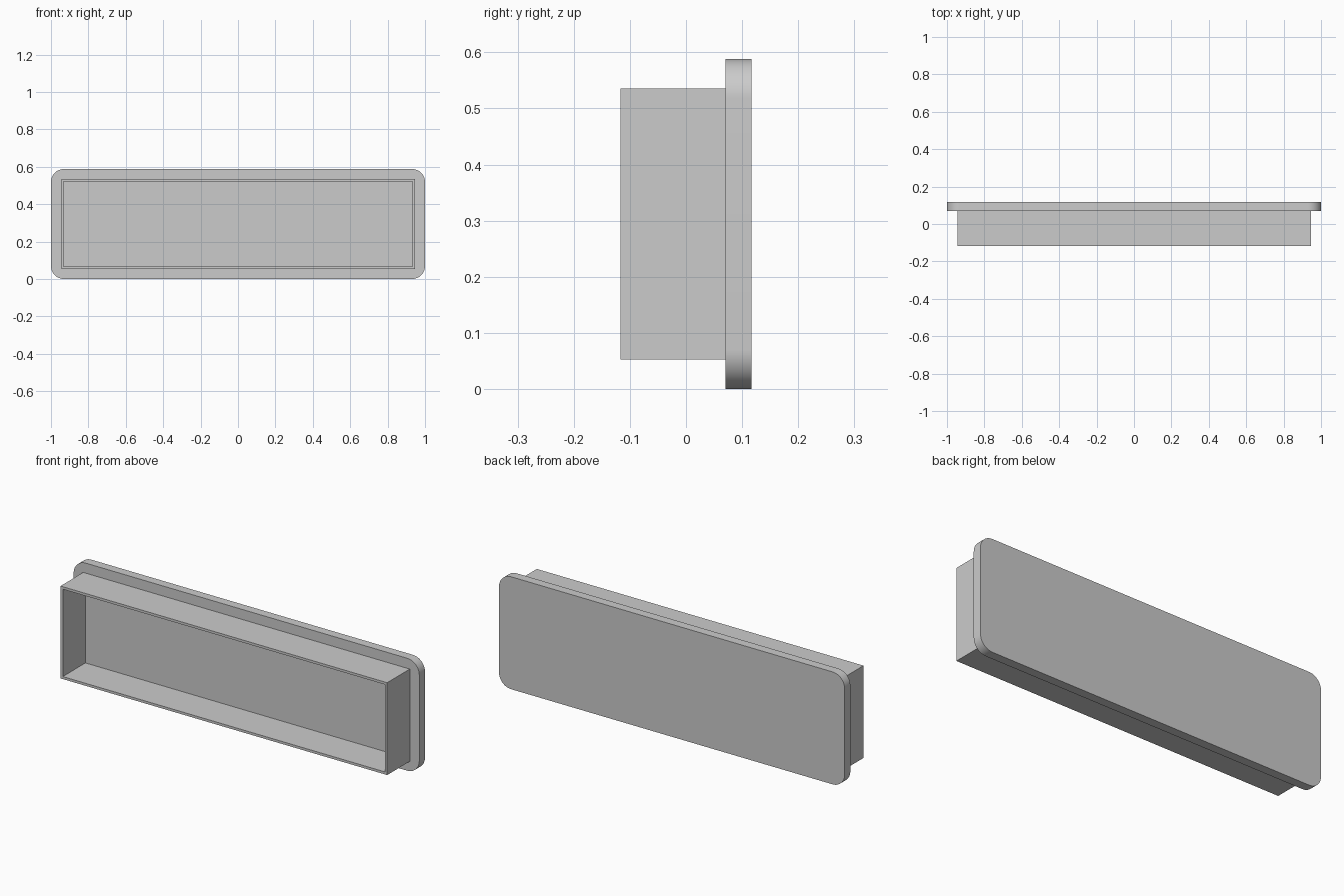
import bpy
import bmesh
import math

cube = bpy.data.objects.get("Cube")
if cube:
    bpy.data.objects.remove(cube, do_unlink=True)

WIDTH, HEIGHT, MID_Z = 2.0, 0.588, 0.294
BACK_Y, PLATE_Y, FRONT_Y = 0.117, 0.07, -0.117

grey = bpy.data.materials.new("grey")
grey.use_nodes = True
grey.diffuse_color = (0.6, 0.6, 0.6, 1)
grey.node_tree.nodes["Principled BSDF"].inputs["Base Color"].default_value = (0.6, 0.6, 0.6, 1)


def outline(width, height, radius=0, steps=16):
    """Rectangle in x and z, with rounded corners when radius is given."""
    points = []
    for i, (sx, sz) in enumerate([(1, 1), (-1, 1), (-1, -1), (1, -1)]):
        cx, cz = sx * (width / 2 - radius), MID_Z + sz * (height / 2 - radius)
        for k in range(steps + 1 if radius else 1):
            a = math.pi / 2 * (i + k / steps)
            points.append((cx + radius * math.cos(a), cz + radius * math.sin(a)))
    return points


def loft(name, rings, cap_start, cap_end):
    """Join (y, outline) rings into a surface, closing the chosen ends."""
    bm = bmesh.new()
    loops = [[bm.verts.new((x, y, z)) for x, z in pts] for y, pts in rings]
    n = len(loops[0])
    for a, b in zip(loops, loops[1:]):
        for i in range(n):
            j = (i + 1) % n
            bm.faces.new((a[i], a[j], b[j], b[i]))
    if cap_start:
        bm.faces.new(loops[0])
    if cap_end:
        bm.faces.new(loops[-1])
    bmesh.ops.recalc_face_normals(bm, faces=bm.faces)
    mesh = bpy.data.meshes.new(name)
    bm.to_mesh(mesh)
    bm.free()
    mesh.materials.append(grey)
    obj = bpy.data.objects.new(name, mesh)
    bpy.context.collection.objects.link(obj)
    return obj


# Rounded back plate
plate_shape = outline(WIDTH, HEIGHT, 0.07)
plate = loft("back_plate", [(PLATE_Y, plate_shape), (BACK_Y, plate_shape)], True, True)
bpy.context.view_layer.objects.active = plate
plate.select_set(True)
bpy.ops.object.shade_smooth_by_angle(angle=math.radians(30))

# Thin rectangular wall, open at the front; the plate forms its floor
outer = outline(1.89, 0.483)
inner = outline(1.864, 0.457)
loft("rim_wall", [(PLATE_Y, outer), (FRONT_Y, outer), (FRONT_Y, inner), (PLATE_Y, inner)],
     False, False)
